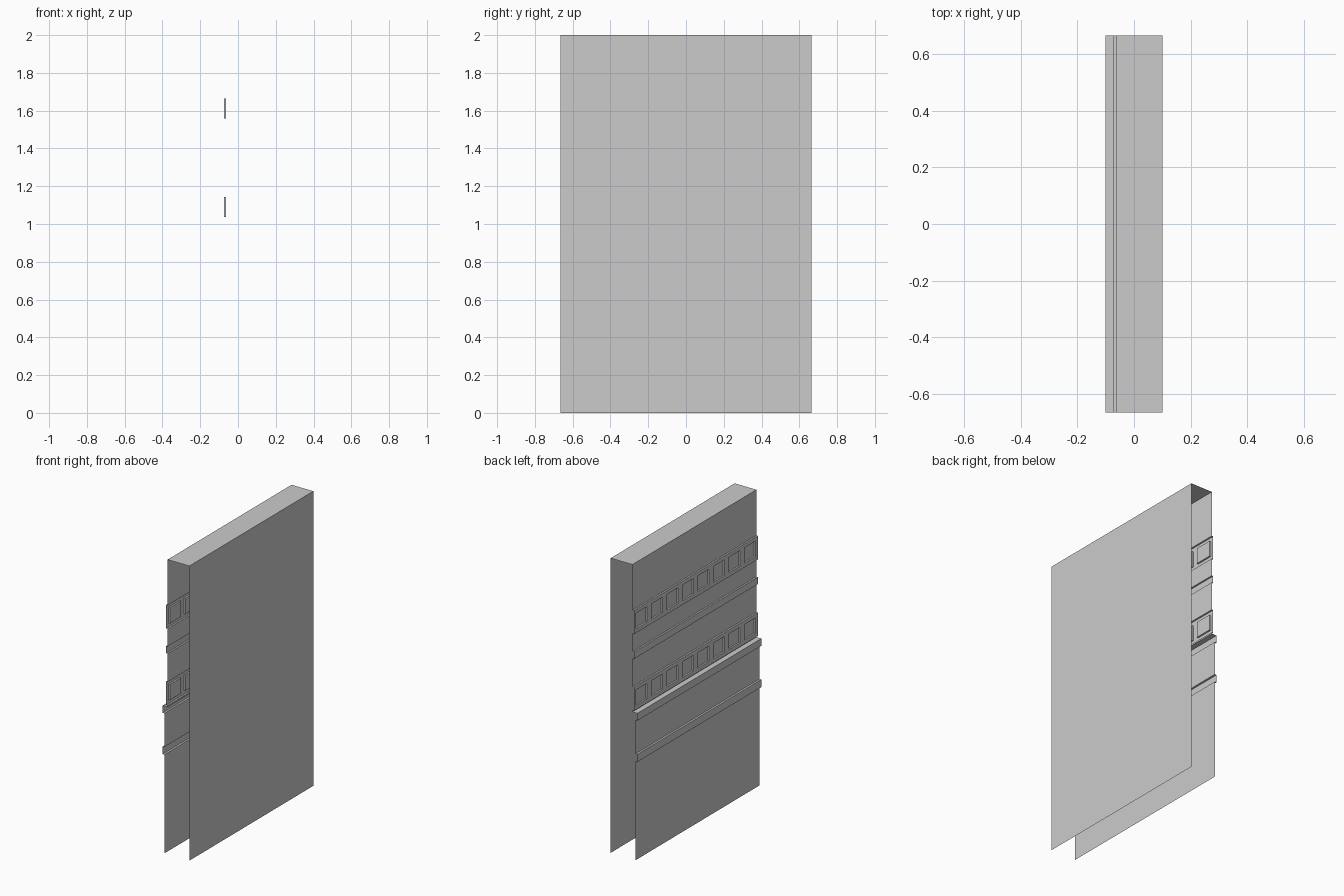
import bpy, bmesh

if "Cube" in bpy.data.objects:
    bpy.data.objects.remove(bpy.data.objects["Cube"])

HALF = 0.665          # half length of the wall along y
WALL, BASE, TRIM, LEDGE, BACK = -0.063, -0.087, -0.074, -0.10, 0.10
BAYS, WIN_W = 8, 0.12
BAY_W = 2 * HALF / BAYS


def make_object(name, quads):
    bm = bmesh.new()
    for q in quads:
        bm.faces.new([bm.verts.new(p) for p in q])
    bmesh.ops.remove_doubles(bm, verts=bm.verts, dist=1e-5)
    me = bpy.data.meshes.new(name)
    bm.to_mesh(me)
    bm.free()
    ob = bpy.data.objects.new(name, me)
    bpy.context.collection.objects.link(ob)


def strip(profile):
    """Sweep an open (x, z) profile along y, leaving the ends open."""
    return [[(x0, -HALF, z0), (x0, HALF, z0), (x1, HALF, z1), (x1, -HALF, z1)]
            for (x0, z0), (x1, z1) in zip(profile, profile[1:])]


def panel(x, y0, y1, z0, z1):
    """Upright rectangle facing -x."""
    return [(x, y1, z0), (x, y0, z0), (x, y0, z1), (x, y1, z1)]


def window_band(z0, z1, w0, w1):
    """Raised band with a row of recessed windows."""
    quads = strip([(TRIM, z1), (WALL, z1)]) + strip([(WALL, z0), (TRIM, z0)])
    for i in range(BAYS):
        a = -HALF + i * BAY_W
        b = a + BAY_W
        c, d = (a + b - WIN_W) / 2, (a + b + WIN_W) / 2
        # frame around the opening
        for y0, y1, s, t in ((a, c, z0, w0), (c, d, z0, w0), (d, b, z0, w0),
                             (a, c, w0, w1), (d, b, w0, w1),
                             (a, c, w1, z1), (c, d, w1, z1), (d, b, w1, z1)):
            quads.append(panel(TRIM, y0, y1, s, t))
        # jambs, sill, head and glass
        front, back = panel(TRIM, c, d, w0, w1), panel(WALL, c, d, w0, w1)
        for k in range(4):
            n = (k + 1) % 4
            quads.append([front[k], front[n], back[n], back[k]])
        quads.append(back)
    return quads


# Plain back and roof
make_object("back_and_roof", strip([(WALL, 2.0), (BACK, 2.0), (BACK, 0.0)]))

# Ground floor with two projecting ledges
make_object("lower_wall", strip([
    (BASE, 0), (BASE, 0.67), (LEDGE, 0.67), (LEDGE, 0.722), (BASE, 0.722),
    (BASE, 0.95), (LEDGE, 0.95), (LEDGE, 1.0), (WALL, 1.0), (WALL, 1.01)]))

# Upper walls, with a thin moulding between the storeys
make_object("middle_wall", strip([
    (WALL, 1.17), (WALL, 1.362), (TRIM, 1.362), (TRIM, 1.41),
    (WALL, 1.41), (WALL, 1.53)]))
make_object("top_wall", strip([(WALL, 1.69), (WALL, 2.0)]))

# Two rows of windows
make_object("lower_window_band", window_band(1.01, 1.17, 1.037, 1.143))
make_object("upper_window_band", window_band(1.53, 1.69, 1.558, 1.664))
